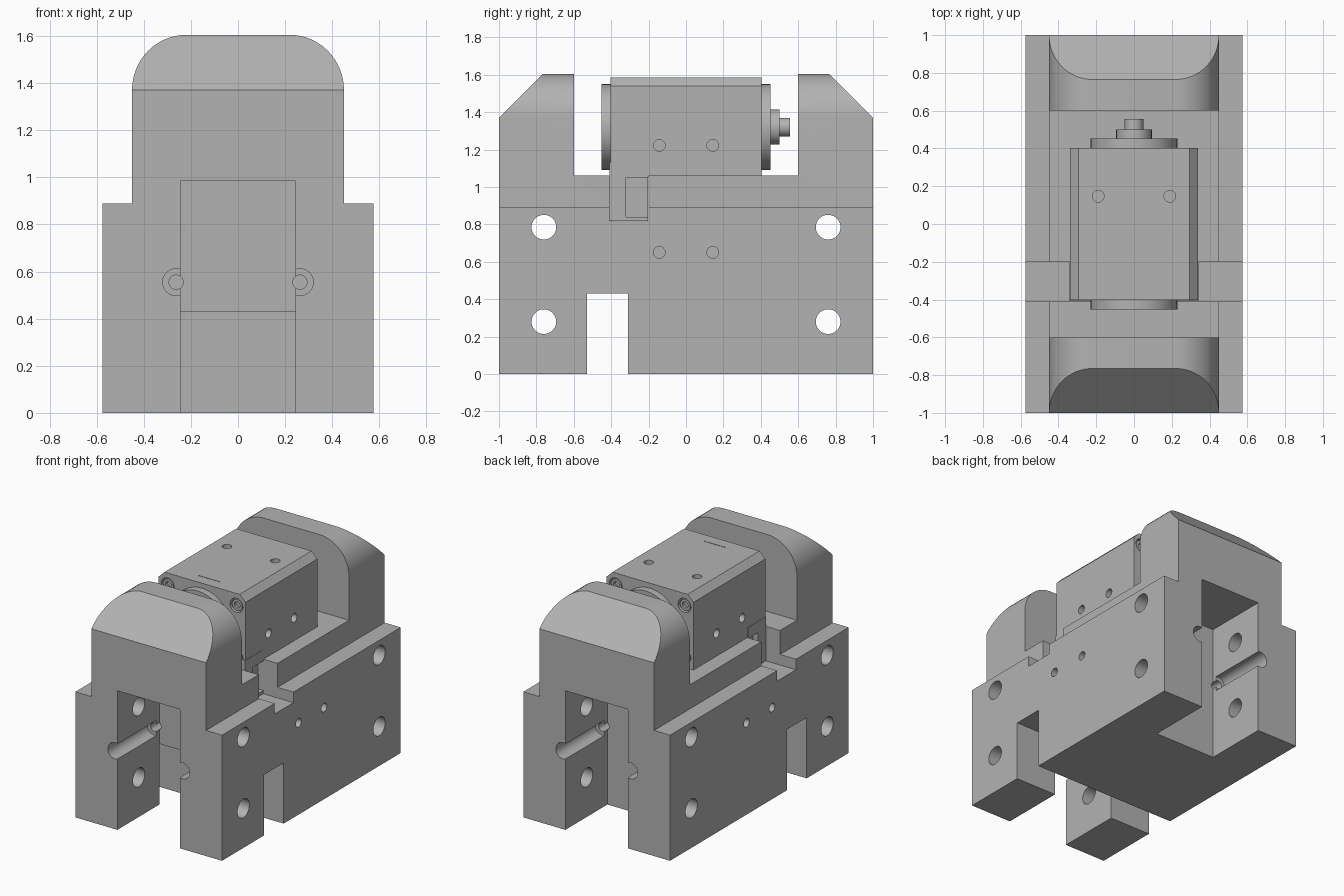
import bpy
import bmesh
from math import sin, cos, pi, radians
from mathutils import Matrix, Vector

old = bpy.data.objects.get("Cube")
if old:
    bpy.data.objects.remove(old, do_unlink=True)

grey = bpy.data.materials.new("plain grey")
grey.use_nodes = True
grey.diffuse_color = (0.45, 0.45, 0.45, 1)
grey.node_tree.nodes["Principled BSDF"].inputs["Base Color"].default_value = (0.45, 0.45, 0.45, 1)


def finish(bm, name):
    bmesh.ops.recalc_face_normals(bm, faces=bm.faces)
    mesh = bpy.data.meshes.new(name)
    bm.to_mesh(mesh)
    bm.free()
    obj = bpy.data.objects.new(name, mesh)
    bpy.context.collection.objects.link(obj)
    mesh.materials.append(grey)
    return obj


def prism(name, points, axis, start, end):
    """Extrude an outline: axis x takes (y, z) points, axis y takes (x, z) points."""
    bm = bmesh.new()
    if axis == "x":
        verts = [bm.verts.new((start, a, b)) for a, b in points]
        move = Vector((end - start, 0, 0))
    else:
        verts = [bm.verts.new((a, start, b)) for a, b in points]
        move = Vector((0, end - start, 0))
    face = bm.faces.new(verts)
    out = bmesh.ops.extrude_face_region(bm, geom=[face])
    bmesh.ops.translate(bm, vec=move, verts=[v for v in out["geom"] if isinstance(v, bmesh.types.BMVert)])
    return finish(bm, name)


def box(name, x, y, z):
    return prism(name, [(y[0], z[0]), (y[1], z[0]), (y[1], z[1]), (y[0], z[1])], "x", *x)


def rod(name, start, end, radius, tip=None):
    """Cylinder or cone between two points."""
    a, b = Vector(start), Vector(end)
    turn = (b - a).to_track_quat("Z", "Y").to_matrix().to_4x4()
    bm = bmesh.new()
    bmesh.ops.create_cone(bm, cap_ends=True, segments=40, radius1=radius,
                          radius2=radius if tip is None else tip, depth=(b - a).length,
                          matrix=Matrix.Translation((a + b) / 2) @ turn)
    return finish(bm, name)


def combine(target, tool, operation="DIFFERENCE"):
    mod = target.modifiers.new("cut", "BOOLEAN")
    mod.operation, mod.solver, mod.object = operation, "EXACT", tool
    bpy.context.view_layer.objects.active = target
    bpy.ops.object.modifier_apply(modifier=mod.name)
    bpy.data.objects.remove(tool, do_unlink=True)


def drill(target, start, end, radius):
    combine(target, rod("drill", start, end, radius))


def smooth(obj):
    bpy.ops.object.select_all(action="DESELECT")
    obj.select_set(True)
    bpy.context.view_layer.objects.active = obj
    bpy.ops.object.shade_smooth_by_angle(angle=radians(25))


# Housing: stepped round-topped outline crossed with the side outline
arc = [(0.22 + 0.23 * cos(i * pi / 32), 1.37 + 0.235 * sin(i * pi / 32)) for i in range(17)]
half = [(0.575, 0), (0.575, 0.89), (0.45, 0.89)] + arc
housing = prism("housing", half + [(-x, z) for x, z in reversed(half)], "y", -1, 1)
side = [(-0.53, -0.1), (-0.53, 0.43), (-0.31, 0.43), (-0.31, -0.1), (1.1, -0.1), (1.1, 1.27),
        (0.765, 1.605), (0.765, 1.7), (0.6, 1.7), (0.6, 1.06), (-0.6, 1.06), (-0.6, 1.7),
        (-0.765, 1.7), (-0.765, 1.605), (-1.1, 1.27), (-1.1, -0.1)]
combine(housing, prism("side_outline", side, "x", -0.7, 0.7), "INTERSECT")

# Connector notch across the housing
combine(housing, box("notch", (-0.7, 0.7), (-0.41, -0.2), (0.815, 1.2)))

for end in (-1, 1):
    # End slots, long grooves in their walls and the pilot holes
    combine(housing, box("slot", (-0.245, 0.245), sorted((end * 0.53, end * 1.1)), (-0.1, 0.985)))
    for x in (-0.263, 0.263):
        drill(housing, (x, end * 1.1, 0.555), (x, end * 0.56, 0.555), 0.057)
        drill(housing, (x, end * 0.6, 0.555), (x, end * 0.42, 0.555), 0.03)
    # Mounting holes right through the sides
    for z in (0.28, 0.785):
        drill(housing, (-0.7, end * 0.76, z), (0.7, end * 0.76, z), 0.066)
    # Small blind holes in both sides
    for y in (-0.143, 0.143):
        drill(housing, (end * 0.7, y, 0.65), (end * 0.42, y, 0.65), 0.031)
smooth(housing)

# Motor block with chamfered long edges
corners = [(0.34, 1.055), (0.34, 1.54), (0.295, 1.585)]
motor = prism("motor_block", corners + [(-x, z) for x, z in reversed(corners)], "y", -0.403, 0.403)
for s in (-1, 1):
    for y in (-0.143, 0.143):
        drill(motor, (s * 0.4, y, 1.222), (s * 0.25, y, 1.222), 0.031)
    drill(motor, (s * 0.19, 0.147, 1.7), (s * 0.19, 0.147, 1.5), 0.031)
    # Counterbored corner screws at both ends
    for end in (-1, 1):
        for z in (1.14, 1.5):
            drill(motor, (s * 0.27, end * 0.5, z), (s * 0.27, end * 0.37, z), 0.05)
# Thin tab seam on top
combine(motor, box("seam", (-0.085, 0.085), (-0.322, -0.318), (1.58, 1.6)))
smooth(motor)

for s, side_name in ((-1, "right"), (1, "left")):
    for end, end_name in ((-1, "front"), (1, "back")):
        for z, height in ((1.14, "lower"), (1.5, "upper")):
            screw = rod(f"{end_name}_{side_name}_{height}_screw", (s * 0.27, end * 0.36, z),
                        (s * 0.27, end * 0.395, z), 0.04)
            drill(screw, (s * 0.27, end * 0.41, z), (s * 0.27, end * 0.375, z), 0.022)
            smooth(screw)

# Round end flanges, bearing boss and shaft
front_flange = rod("front_flange", (0, -0.4, 1.32), (0, -0.453, 1.32), 0.23)
drill(front_flange, (0, -0.5, 1.32), (0, -0.43, 1.32), 0.13)
smooth(front_flange)
smooth(rod("back_flange", (0, 0.4, 1.32), (0, 0.453, 1.32), 0.23))
smooth(rod("bearing_boss", (0, 0.44, 1.32), (0, 0.5, 1.32), 0.094))
smooth(rod("shaft", (0, 0.49, 1.32), (0, 0.557, 1.32), 0.05))

# Connector below the motor, with an open recess on each side
connector = box("connector", (-0.342, 0.342), (-0.408, -0.203), (0.818, 1.13))
for s in (-1, 1):
    combine(connector, box("recess", sorted((s * 0.4, s * 0.3)), (-0.32, -0.19), (0.84, 1.05)))
smooth(connector)
